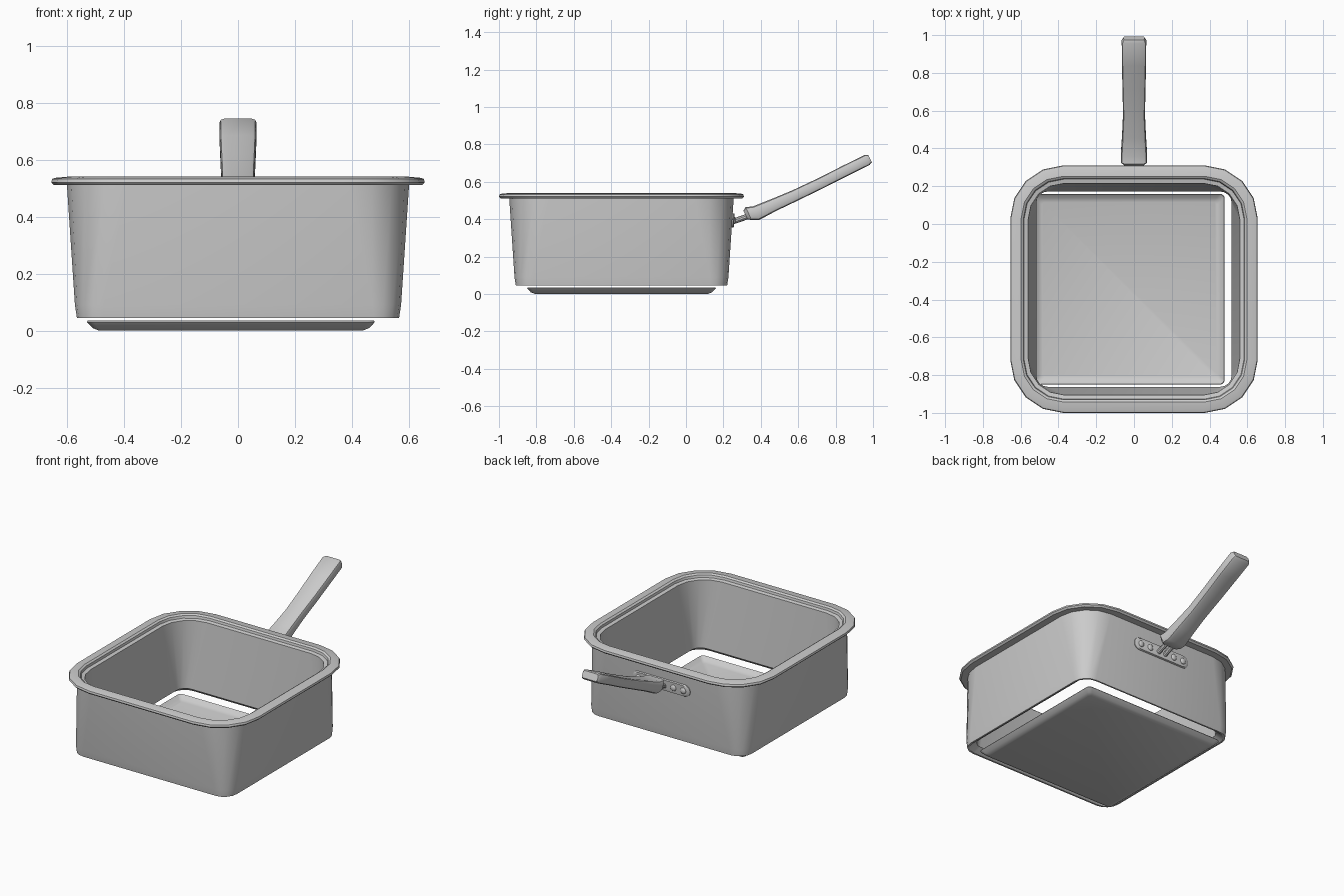
import bpy, bmesh, math
from mathutils import Vector

cube = bpy.data.objects.get("Cube")
if cube:
    bpy.data.objects.remove(cube, do_unlink=True)

metal = bpy.data.materials.new("light_grey_metal")
metal.use_nodes = True
GREY = (0.6, 0.6, 0.6, 1)
metal.diffuse_color = GREY
metal.node_tree.nodes["Principled BSDF"].inputs["Base Color"].default_value = GREY

PAN_Y = -0.345   # centre of the pan, front to back


def finish(name, bm, angle=32):
    bmesh.ops.recalc_face_normals(bm, faces=bm.faces)
    mesh = bpy.data.meshes.new(name)
    bm.to_mesh(mesh)
    bm.free()
    mesh.materials.append(metal)
    mesh.shade_smooth()
    mesh.set_sharp_from_angle(angle=math.radians(angle))
    obj = bpy.data.objects.new(name, mesh)
    bpy.context.collection.objects.link(obj)
    return obj


def rounded(hx, hy, r, seg=4):
    """Outline of a rounded rectangle, counter-clockwise."""
    pts = []
    for k, (sx, sy) in enumerate([(1, 1), (-1, 1), (-1, -1), (1, -1)]):
        for i in range(seg + 1):
            a = math.pi / 2 * (k + i / seg)
            pts.append((sx * (hx - r) + r * math.cos(a),
                        sy * (hy - r) + r * math.sin(a)))
    return pts


def loft(name, rings, closed=False, angle=32):
    """Bridge rings of points; cap the ends, or join last to first."""
    bm = bmesh.new()
    loops = [[bm.verts.new(p) for p in ring] for ring in rings]
    pairs = list(zip(loops, loops[1:]))
    if closed:
        pairs.append((loops[-1], loops[0]))
    else:
        bm.faces.new(loops[0])
        bm.faces.new(loops[-1])
    for a, b in pairs:
        for i in range(len(a)):
            j = (i + 1) % len(a)
            bm.faces.new((a[i], a[j], b[j], b[i]))
    return finish(name, bm, angle)


def square_rings(profile, cx=0.0):
    """Each profile entry is half width, corner radius, height."""
    return [[(cx + x, PAN_Y + y, z) for x, y in rounded(h, h, r)]
            for h, r, z in profile]


# Pan walls with the flared rim and the inner lid ledge
loft("pan_body", square_rings([
    (0.565, 0.09, 0.045), (0.572, 0.10, 0.09), (0.60, 0.21, 0.51),
    (0.645, 0.27, 0.51), (0.655, 0.28, 0.52), (0.652, 0.28, 0.532),
    (0.64, 0.27, 0.536), (0.597, 0.22, 0.54),
    (0.585, 0.21, 0.532), (0.582, 0.21, 0.517), (0.56, 0.19, 0.512),
    (0.517, 0.06, 0.075), (0.555, 0.085, 0.045)]), closed=True)

# Separate shallow base plate with a turned-up edge
loft("base_plate", square_rings([
    (0.462, 0.015, 0.0), (0.485, 0.02, 0.009), (0.505, 0.025, 0.03),
    (0.502, 0.024, 0.035), (0.482, 0.02, 0.016), (0.462, 0.015, 0.008)],
    cx=-0.025), angle=40)

# Handle: chamfered sections swept along a gently rising line
# (y, z, half width, half thickness)
stations = [
    (0.318, 0.422, 0.055, 0.026), (0.335, 0.430, 0.070, 0.038),
    (0.375, 0.432, 0.069, 0.040), (0.47, 0.476, 0.063, 0.034),
    (0.58, 0.525, 0.058, 0.031), (0.72, 0.592, 0.061, 0.030),
    (0.85, 0.658, 0.064, 0.030), (0.968, 0.716, 0.065, 0.030),
    (0.984, 0.724, 0.055, 0.022)]
tilt = math.radians(25.5)
up = Vector((0, -math.sin(tilt), math.cos(tilt)))
rings = []
for y, z, w, t in stations:
    outline = rounded(w, t, t * 0.5, 2)
    rings.append([Vector((x, y, z)) + up * v for x, v in outline])
loft("handle", rings)

# Riveted mounting plate, leaning with the back wall
lean = 0.067
outline = rounded(0.205, 0.038, 0.037, 4)
loft("mounting_plate", [
    [(x * s, y + lean * v * s, 0.393 + v * s) for x, v in outline]
    for y, s in ((0.238, 1), (0.252, 1), (0.258, 0.93))])

# Rivets
for i, x in enumerate((-0.16, -0.09, 0.09, 0.16)):
    bm = bmesh.new()
    bmesh.ops.create_uvsphere(bm, u_segments=12, v_segments=8, radius=0.02)
    bmesh.ops.scale(bm, vec=(1, 0.5, 1), verts=bm.verts)
    bmesh.ops.translate(bm, vec=(x, 0.258, 0.393), verts=bm.verts)
    finish("rivet_%d" % (i + 1), bm, 60)

# Twin rods joining the plate to the handle
start, end = Vector((0, 0.245, 0.385)), Vector((0, 0.36, 0.425))
axis = end - start
for side, sx in (("right", -1), ("left", 1)):
    bm = bmesh.new()
    bmesh.ops.create_cone(bm, cap_ends=True, segments=10, radius1=0.015,
                          radius2=0.015, depth=axis.length)
    rod = finish("handle_rod_" + side, bm)
    rod.location = (start + end) / 2 + Vector((sx * 0.024, 0, 0))
    rod.rotation_euler = axis.to_track_quat('Z', 'Y').to_euler()
